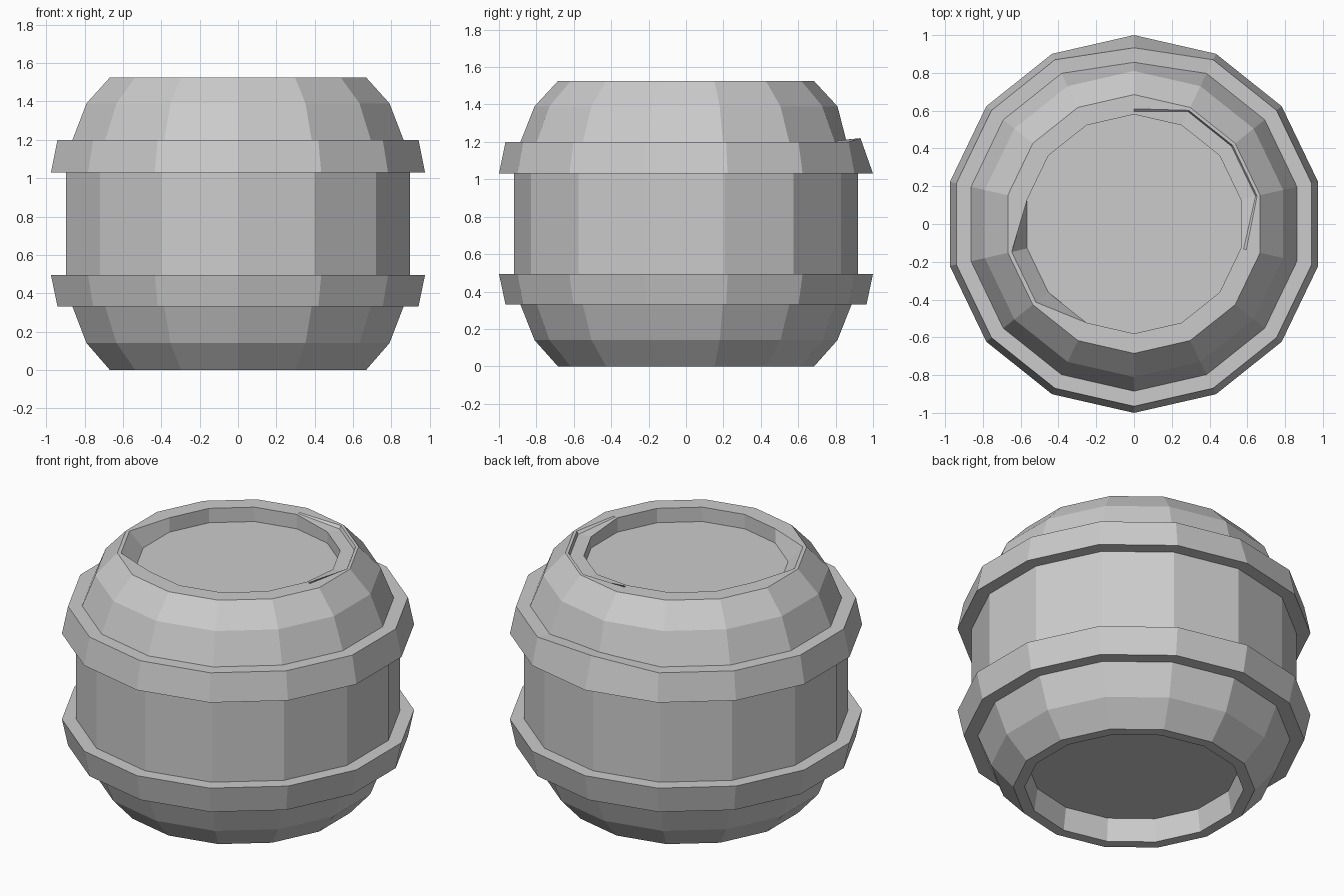
import bpy, bmesh
from math import sin, cos, pi

if "Cube" in bpy.data.objects:
    bpy.data.objects.remove(bpy.data.objects["Cube"])

SIDES = 14  # vertex 0 points to the back (+y), counting clockwise from above


def lathe(name, profile, dents, closed=False):
    """Revolve (radius, z) points; dents maps (ring, vertex) to a new (radius, z)."""
    bm = bmesh.new()
    rings = []
    for i, point in enumerate(profile):
        ring = []
        for k in range(SIDES):
            r, z = dents.get((i, k), point)
            a = pi / 2 - 2 * pi * k / SIDES
            ring.append(bm.verts.new((r * cos(a), r * sin(a), z)))
        rings.append(ring)
    pairs = list(zip(rings, rings[1:]))
    if closed:
        pairs.append((rings[-1], rings[0]))
    else:
        bm.faces.new(rings[0])
        bm.faces.new(rings[-1])
    for a, b in pairs:
        for k in range(SIDES):
            n = (k + 1) % SIDES
            bm.faces.new((a[k], a[n], b[n], b[k]))
    bmesh.ops.recalc_face_normals(bm, faces=bm.faces)
    mesh = bpy.data.meshes.new(name)
    bm.to_mesh(mesh)
    bm.free()
    obj = bpy.data.objects.new(name, mesh)
    bpy.context.collection.objects.link(obj)
    return obj


# Barrel body with recessed bottom and lid
body = [(0.60, 0.14), (0.62, 0), (0.685, 0), (0.81, 0.14), (0.885, 0.33),
        (0.92, 0.48), (0.92, 1.05), (0.885, 1.20), (0.81, 1.39), (0.685, 1.525),
        (0.61, 1.525), (0.595, 1.525), (0.58, 1.525), (0.58, 1.435)]
dents = {(7, 0): (0.855, 1.215)}
# Shallow chip along the right back of the rim
for k in (1, 2, 3):
    dents[(10, k)] = (0.668, 1.525)
    dents[(11, k)] = (0.66, 1.505)
    dents[(12, k)] = (0.58, 1.505)
# Deep chip on the left of the rim
for k in (9, 10):
    dents[(10, k)] = (0.672, 1.525)
    dents[(11, k)] = (0.668, 1.525)
    dents[(12, k)] = (0.664, 1.525)
lathe("barrel_body", body, dents)

# Hoops; the upper one is bent at the back
lathe("lower_hoop", [(0.85, 0.33), (0.965, 0.33), (1.0, 0.495), (0.85, 0.495)], {}, True)
lathe("upper_hoop", [(0.84, 1.03), (1.0, 1.03), (0.965, 1.20), (0.84, 1.20)],
      {(2, 0): (0.933, 1.22), (3, 0): (0.83, 1.21)}, True)
